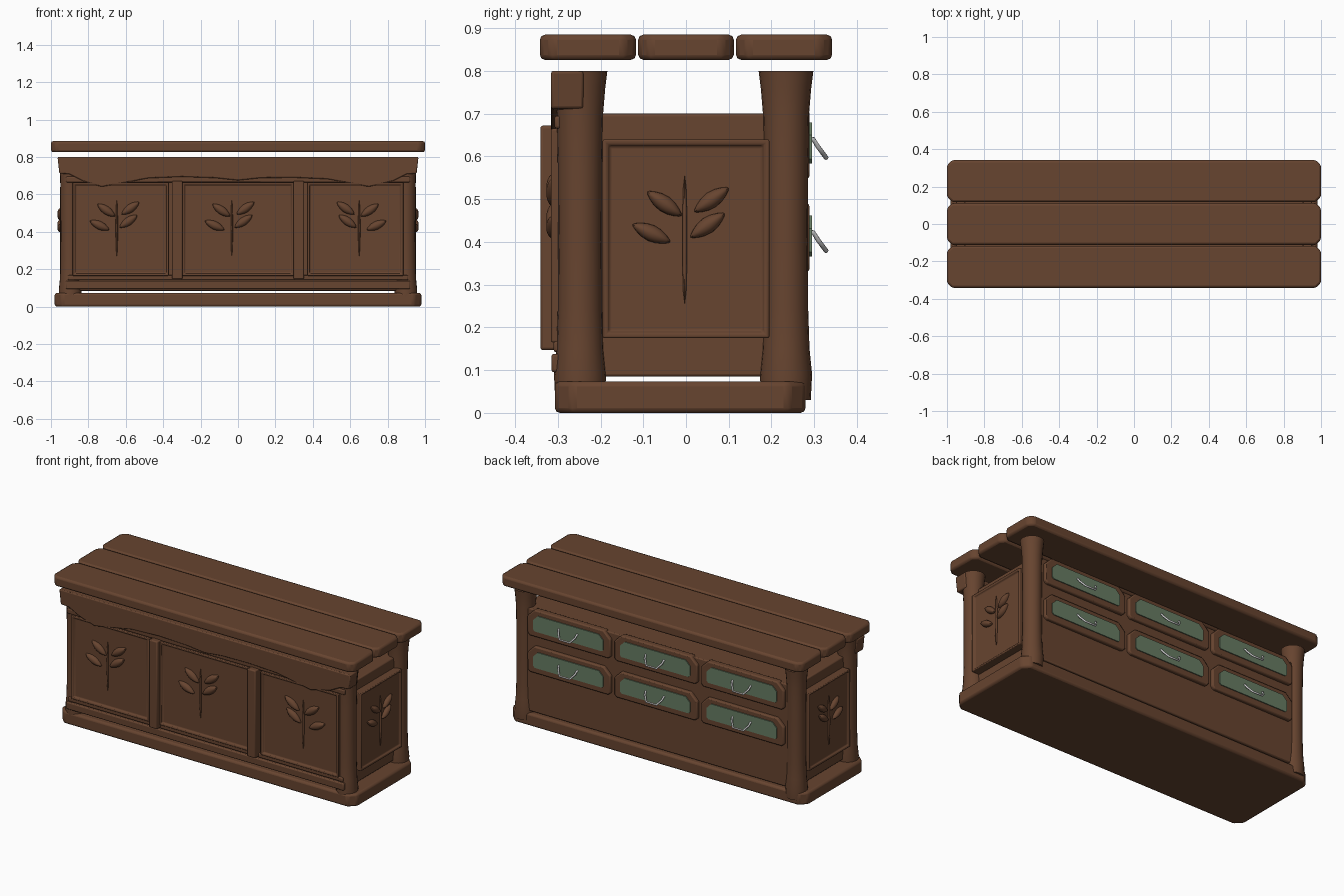
import bpy, bmesh, math
from mathutils import Matrix, Vector

if "Cube" in bpy.data.objects:
    bpy.data.objects.remove(bpy.data.objects["Cube"])


def mat(name, rgb):
    m = bpy.data.materials.new(name)
    m.diffuse_color = (*rgb, 1)
    m.use_nodes = True
    m.node_tree.nodes["Principled BSDF"].inputs["Base Color"].default_value = m.diffuse_color
    return m


WOOD = mat("brown_wood", (0.135, 0.058, 0.029))
GREEN = mat("sage_green", (0.135, 0.20, 0.125))
METAL = mat("pale_metal", (0.60, 0.60, 0.60))


def finish(bm, name, material, bevel=0, seg=2):
    bmesh.ops.recalc_face_normals(bm, faces=bm.faces[:])
    me = bpy.data.meshes.new(name)
    bm.to_mesh(me)
    bm.free()
    me.materials.append(material)
    ob = bpy.data.objects.new(name, me)
    bpy.context.collection.objects.link(ob)
    if bevel:
        b = ob.modifiers.new("soft_edges", 'BEVEL')
        b.width, b.segments, b.limit_method = bevel, seg, 'ANGLE'
    bpy.ops.object.select_all(action='DESELECT')
    ob.select_set(True)
    bpy.context.view_layer.objects.active = ob
    bpy.ops.object.shade_smooth_by_angle(angle=math.radians(40))
    return ob


def box_bm(lo, hi):
    bm = bmesh.new()
    c = [(a + b) / 2 for a, b in zip(lo, hi)]
    s = [b - a for a, b in zip(lo, hi)]
    bmesh.ops.create_cube(bm, size=1, matrix=Matrix.Translation(c) @ Matrix.Diagonal((*s, 1)))
    return bm


def box(name, lo, hi, bevel=0.006):
    return finish(box_bm(lo, hi), name, WOOD, bevel)


def prism(name, outline, a, b, axis, material=WOOD, bevel=0.0):
    """Extrude a 2D outline from a to b along y or z."""
    bm = bmesh.new()
    put = (lambda p, d: (p[0], d, p[1])) if axis == 'y' else (lambda p, d: (p[0], p[1], d))
    lo = [bm.verts.new(put(p, a)) for p in outline]
    hi = [bm.verts.new(put(p, b)) for p in outline]
    bm.faces.new(lo)
    bm.faces.new(hi)
    n = len(lo)
    for i in range(n):
        j = (i + 1) % n
        bm.faces.new((lo[i], lo[j], hi[j], hi[i]))
    return finish(bm, name, material, bevel)


def chamfered(x0, x1, y0, y1, c):
    return [(x0 + c, y0), (x1 - c, y0), (x1, y0 + c), (x1, y1 - c),
            (x1 - c, y1), (x0 + c, y1), (x0, y1 - c), (x0, y0 + c)]


def framed_panel(name, lo, hi, direction, rim=0.016, depth=0.010):
    """Box with a raised rim around a sunken field on one face."""
    bm = box_bm(lo, hi)
    bm.normal_update()
    d = Vector(direction)
    f = max(bm.faces, key=lambda f: f.normal.dot(d))
    bmesh.ops.inset_region(bm, faces=[f], thickness=rim)
    r = bmesh.ops.inset_region(bm, faces=[f], thickness=0.008)
    bmesh.ops.translate(bm, verts=f.verts[:], vec=-d * depth)
    return finish(bm, name, WOOD, 0.004)


def leaf_spray(name, origin, u_dir, out, s=1.0):
    """Carved sprig: four pointed leaves and a stem."""
    basis = Matrix((Vector(u_dir), Vector((0, 0, 1)), Vector(out))).transposed().to_4x4()
    bm = bmesh.new()
    leaves = [(-0.055, 0.07, -35), (0.065, 0.08, 35), (-0.088, -0.005, -25), (0.055, 0.015, 35)]
    for u, v, ang in leaves:
        r = bmesh.ops.create_uvsphere(bm, u_segments=16, v_segments=10, radius=1)
        for vt in r['verts']:
            vt.co.y *= 1 - 0.45 * vt.co.x ** 2
        m = (Matrix.Translation((u * s, v * s, 0)) @ Matrix.Rotation(math.radians(ang), 4, 'Z')
             @ Matrix.Diagonal((0.053 * s, 0.021 * s, 0.021, 1)))
        bmesh.ops.transform(bm, matrix=m, verts=r['verts'])
    r = bmesh.ops.create_uvsphere(bm, u_segments=10, v_segments=10, radius=1)
    bmesh.ops.transform(bm, verts=r['verts'],
                        matrix=Matrix.Translation((-0.003, -0.02, 0)) @ Matrix.Diagonal((0.006, 0.15, 0.008, 1)))
    bmesh.ops.transform(bm, matrix=Matrix.Translation(origin) @ basis, verts=bm.verts[:])
    finish(bm, name, WOOD)


# Counter top planks
for i, (a, b) in enumerate([(-0.342, -0.117), (-0.112, 0.112), (0.117, 0.342)]):
    prism(f"top_plank_{i}", chamfered(-1, 1, a, b, 0.028), 0.826, 0.885, 'z', bevel=0.012)

# Base slab and cabinet body
prism("base_slab", chamfered(-0.98, 0.98, -0.307, 0.28, 0.04), 0, 0.074, 'z', bevel=0.012)
box("cabinet_body", (-0.905, -0.28, 0.085), (0.905, 0.27, 0.70))

# Turned corner posts, flared at both ends
profile = [(0.03, 0.058), (0.09, 0.061), (0.15, 0.055), (0.24, 0.052), (0.40, 0.051),
           (0.58, 0.052), (0.70, 0.054), (0.76, 0.059), (0.80, 0.064)]
for x in (-0.897, 0.897):
    for y in (-0.248, 0.234):
        bm = bmesh.new()
        n = 20
        rings = [[bm.verts.new((x + r * math.cos(2 * math.pi * k / n), y + r * math.sin(2 * math.pi * k / n), z))
                  for k in range(n)] for z, r in profile]
        for a, b in zip(rings, rings[1:]):
            for k in range(n):
                bm.faces.new((a[k], a[(k + 1) % n], b[(k + 1) % n], b[k]))
        bm.faces.new(rings[0])
        bm.faces.new(rings[-1])
        finish(bm, "corner_post", WOOD)

# Scalloped front valance
edge = [(-0.955, 0.712), (-0.90, 0.708), (-0.83, 0.672), (-0.73, 0.641), (-0.62, 0.66), (-0.48, 0.687),
        (-0.30, 0.694), (-0.12, 0.688), (0, 0.675), (0.12, 0.688), (0.30, 0.690), (0.48, 0.682),
        (0.60, 0.66), (0.70, 0.641), (0.83, 0.672), (0.90, 0.708), (0.955, 0.712)]
prism("front_valance", edge + [(0.965, 0.80), (-0.965, 0.80)], -0.316, -0.24, 'y', bevel=0.006)

# Front rails and stiles
box("front_lower_rail", (-0.92, -0.315, 0.095), (0.92, -0.25, 0.138))
box("front_middle_rail", (-0.91, -0.310, 0.142), (0.91, -0.25, 0.168))
box("front_upper_rail", (-0.92, -0.308, 0.665), (0.92, -0.25, 0.695))
for x in (-0.325, 0.325):
    box("front_stile", (x - 0.028, -0.341, 0.147), (x + 0.028, -0.27, 0.672))

# Front panels with carved sprigs
for name, x0, x1, cx, s in [("left", -0.885, -0.37, -0.645, 1), ("middle", -0.30, 0.30, -0.03, 1),
                            ("right", 0.37, 0.885, 0.645, -1)]:
    framed_panel(f"front_panel_{name}", (x0, -0.316, 0.165), (x1, -0.27, 0.665), (0, -1, 0))
    leaf_spray(f"front_sprig_{name}", (cx, -0.306, 0.44), (s, 0, 0), (0, -1, 0), 1.08)

# Side panels with carved sprigs
for s, side in ((1, "right"), (-1, "left")):
    xs = sorted((s * 0.89, s * 0.952))
    framed_panel(f"side_panel_{side}", (xs[0], -0.195, 0.175), (xs[1], 0.195, 0.64), (s, 0, 0))
    leaf_spray(f"side_sprig_{side}", (s * 0.945, 0, 0.425), (0, 1, 0), (s, 0, 0), 0.92)


def drawer_outline(cx, z0, z1, hw, c):
    return [(cx - hw + c / 3, z0), (cx + hw - c / 3, z0), (cx + hw, z0 + c / 3), (cx + hw, z1 - c),
            (cx + hw - c, z1), (cx - hw + c, z1), (cx - hw, z1 - c), (cx - hw, z0 + c / 3)]


# Back drawers: wooden front, green plate, metal bail handle
for cx in (-0.575, 0, 0.575):
    for z in (0.33, 0.548):
        prism("drawer_front", drawer_outline(cx, z, z + 0.16, 0.275, 0.045), 0.25, 0.289, 'y', bevel=0.007)
        prism("drawer_green_plate", drawer_outline(cx, z + 0.036, z + 0.132, 0.232, 0.03),
              0.286, 0.2945, 'y', GREEN)
        cu = bpy.data.curves.new("drawer_handle", 'CURVE')
        cu.dimensions = '3D'
        cu.bevel_depth, cu.bevel_resolution, cu.use_fill_caps = 0.0055, 2, True
        pts = [(-0.062, 0.29, 0.093), (-0.06, 0.298, 0.092), (-0.056, 0.308, 0.076), (-0.034, 0.328, 0.049),
               (0.034, 0.328, 0.049), (0.056, 0.308, 0.076), (0.06, 0.298, 0.092), (0.062, 0.29, 0.093)]
        sp = cu.splines.new('POLY')
        sp.points.add(len(pts) - 1)
        for p, (a, b, c) in zip(sp.points, pts):
            p.co = (cx + a, b, z + c, 1)
        cu.materials.append(METAL)
        bpy.context.collection.objects.link(bpy.data.objects.new("drawer_handle", cu))
